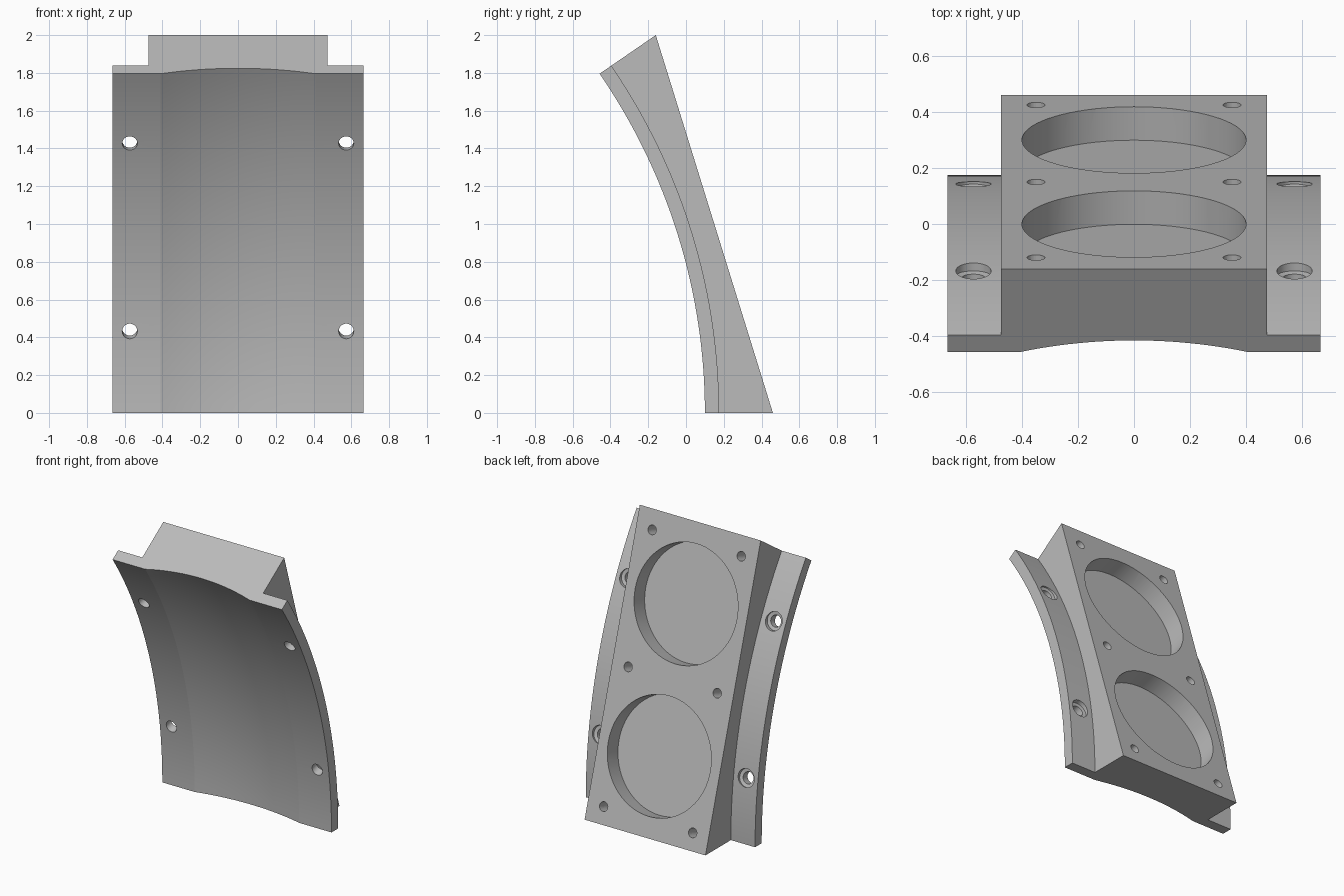
import bpy, bmesh
from math import sin, cos, pi, radians, sqrt
from mathutils import Vector

if "Cube" in bpy.data.objects:
    bpy.data.objects.remove(bpy.data.objects["Cube"])

AXIS_Y = -3.07                  # centre of the sweep, at z = 0
R_FRONT, R_FLANGE = 3.17, 3.245
SWEEP = radians(34.5)
HALF_W, HALF_BLOCK, HALF_DISH = 0.665, 0.475, 0.41
DISH = 0.051                    # depth of the hollow across the front
BACK_Y, SLOPE = 0.46, 0.31      # back plane: y = BACK_Y - SLOPE * z
NORMAL = Vector((0, 1, SLOPE)).normalized()

grey = bpy.data.materials.new("plain grey")
grey.use_nodes = True
grey.diffuse_color = (0.5, 0.5, 0.5, 1)
grey.node_tree.nodes["Principled BSDF"].inputs["Base Color"].default_value = (0.5, 0.5, 0.5, 1)


def make_object(name, bm):
    bmesh.ops.recalc_face_normals(bm, faces=bm.faces)
    mesh = bpy.data.meshes.new(name)
    bm.to_mesh(mesh)
    bm.free()
    mesh.materials.append(grey)
    obj = bpy.data.objects.new(name, mesh)
    bpy.context.collection.objects.link(obj)
    return obj


def loft(bm, rings):
    """Skin closed rings of points and cap both ends."""
    rings = [[bm.verts.new(p) for p in ring] for ring in rings]
    n = len(rings[0])
    for a, b in zip(rings, rings[1:]):
        for i in range(n):
            j = (i + 1) % n
            bm.faces.new((a[i], a[j], b[j], b[i]))
    bm.faces.new(rings[0])
    bm.faces.new(rings[-1])


def section(angle):
    """Cross-section of flanges, block and hollow front at one sweep angle."""
    r_back = (BACK_Y - AXIS_Y) / (cos(angle) + SLOPE * sin(angle))
    radius = (HALF_DISH ** 2 + DISH ** 2) / (2 * DISH)
    pts = [(-HALF_W, R_FRONT)]
    steps = 24
    for i in range(steps + 1):
        x = HALF_DISH * (2 * i / steps - 1)
        pts.append((x, R_FRONT + DISH - radius + sqrt(radius ** 2 - x ** 2)))
    pts += [(HALF_W, R_FRONT), (HALF_W, R_FLANGE), (HALF_BLOCK, R_FLANGE),
            (HALF_BLOCK, r_back), (-HALF_BLOCK, r_back),
            (-HALF_BLOCK, R_FLANGE), (-HALF_W, R_FLANGE)]
    return [(x, AXIS_Y + r * cos(angle), r * sin(angle)) for x, r in pts]


def add_drill(bm, centre, profile, sides):
    """Stepped round cutter along the back normal; profile is (radius, offset)."""
    side, up = Vector((1, 0, 0)), NORMAL.cross(Vector((1, 0, 0)))
    loft(bm, [[centre + NORMAL * h + (side * cos(t) + up * sin(t)) * r
               for t in (2 * pi * k / sides for k in range(sides))]
              for r, h in profile])


# Curved mounting bracket
STEPS = 40
bm = bmesh.new()
loft(bm, [section(SWEEP * i / STEPS) for i in range(STEPS + 1)])
bracket = make_object("curved_bracket", bm)

# Two round pockets and six blind screw holes in the back face
bm = bmesh.new()
for z in (0.516, 1.484):
    add_drill(bm, Vector((0, BACK_Y - SLOPE * z, z)), [(0.4, -0.125), (0.4, 0.1)], 72)
for z in (0.113, 1.0, 1.87):
    for x in (-0.35, 0.35):
        add_drill(bm, Vector((x, BACK_Y - SLOPE * z, z)), [(0.032, -0.1), (0.032, 0.1)], 32)

# Four counterbored through holes in the flanges
for z in (0.455, 1.45):
    y = AXIS_Y + sqrt(R_FLANGE ** 2 - z ** 2)
    for x in (-0.573, 0.573):
        add_drill(bm, Vector((x, y, z)),
                  [(0.04, -0.2), (0.04, -0.025), (0.063, -0.02), (0.063, 0.1)], 40)
cutter = make_object("hole_cutter", bm)
cutter.hide_render = True

cut = bracket.modifiers.new("holes", 'BOOLEAN')
cut.operation = 'DIFFERENCE'
cut.solver = 'EXACT'
cut.object = cutter
bpy.ops.object.select_all(action='DESELECT')
bracket.select_set(True)
bpy.context.view_layer.objects.active = bracket
bpy.ops.object.modifier_apply(modifier=cut.name)
bpy.data.objects.remove(cutter)
bpy.ops.object.shade_smooth_by_angle(angle=radians(10))
